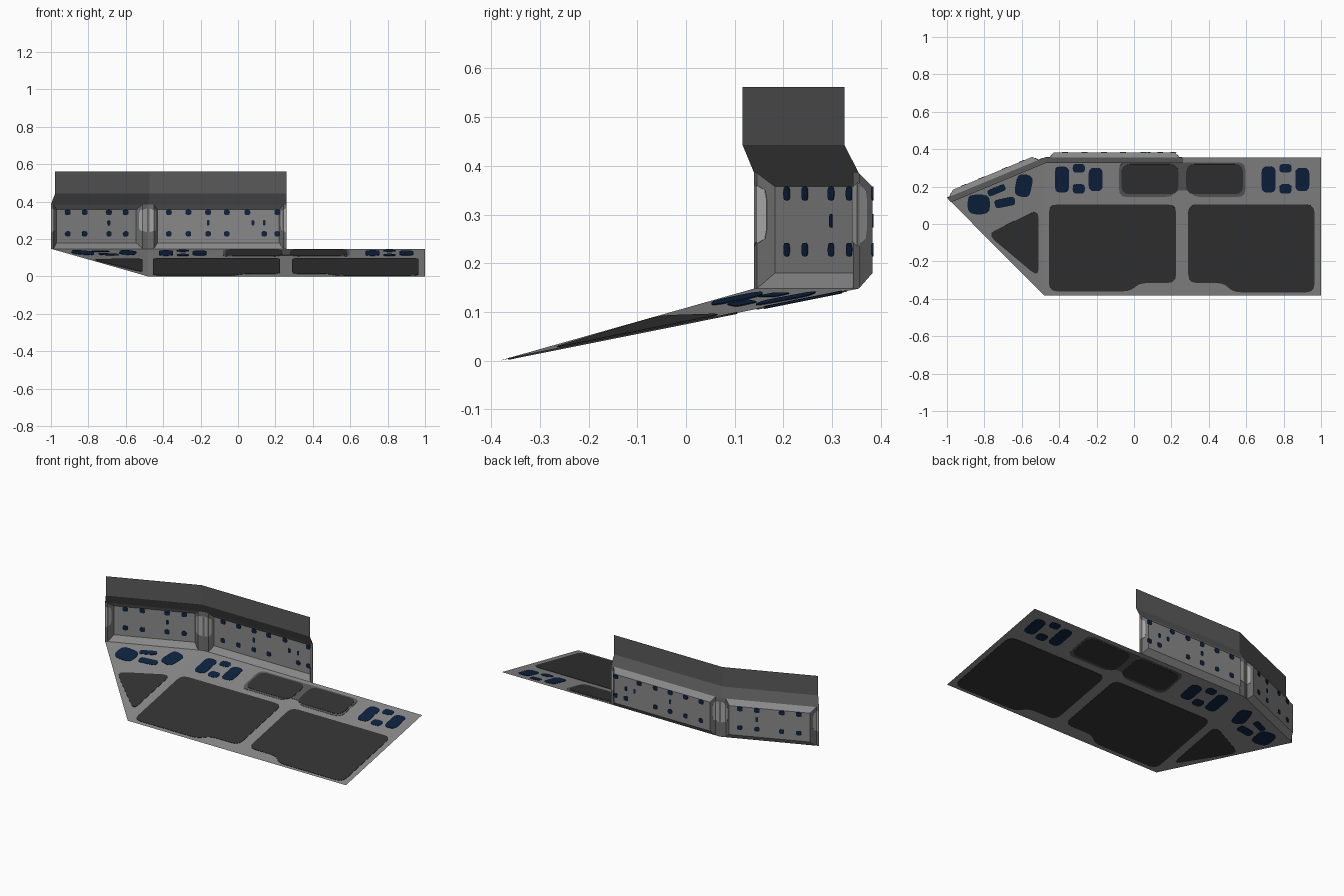
import bpy, bmesh, math
from mathutils import Vector as V

if "Cube" in bpy.data.objects:
    bpy.data.objects.remove(bpy.data.objects["Cube"])

def material(name, r, g, b):
    m = bpy.data.materials.new(name)
    m.diffuse_color = (r, g, b, 1)
    m.use_nodes = True
    m.node_tree.nodes["Principled BSDF"].inputs["Base Color"].default_value = m.diffuse_color
    return m

GREY = material("panel grey", 0.25, 0.25, 0.25)
MID = material("post grey", 0.15, 0.15, 0.15)
FASCIA = material("canopy grey", 0.10, 0.10, 0.10)
FRAME = material("screen frame grey", 0.10, 0.10, 0.10)
SCREEN = material("screen black", 0.033, 0.033, 0.033)
NAVY = material("button navy", 0.004, 0.016, 0.05)
LIGHT = material("lamp pale grey", 0.38, 0.38, 0.38)

def build(name, faces, mats):
    """Mesh from quads/triangles; faces = [(points, material index)]"""
    bm = bmesh.new()
    for pts, mi in faces:
        f = bm.faces.new([bm.verts.new(p) for p in pts])
        f.material_index = mi
    bmesh.ops.remove_doubles(bm, verts=bm.verts, dist=1e-4)
    me = bpy.data.meshes.new(name)
    bm.to_mesh(me)
    bm.free()
    for m in mats:
        me.materials.append(m)
    ob = bpy.data.objects.new(name, me)
    bpy.context.collection.objects.link(ob)

def plate(name, pts, mat, half=0.002):
    """Thin plate lying through a sheet, so it shows on both sides"""
    n = sum(((pts[i - 1] - pts[0]).cross(pts[i] - pts[0])
             for i in range(1, len(pts))), V()).normalized() * half
    top, bot = [p + n for p in pts], [p - n for p in pts]
    sides = [((bot[i - 1], bot[i], top[i], top[i - 1]), 0) for i in range(len(pts))]
    build(name, [(top, 0), (bot[::-1], 0)] + sides, [mat])

def rounded(pts, r):
    """Round the corners of a 2D outline"""
    out = []
    pts = [V(p) for p in pts]
    for i, p in enumerate(pts):
        da, db = pts[i - 1] - p, pts[(i + 1) % len(pts)] - p
        a = p + da.normalized() * min(r, da.length * 0.45)
        b = p + db.normalized() * min(r, db.length * 0.45)
        for t in (0, 0.33, 0.67, 1):
            out.append(a * (1 - t) ** 2 + p * 2 * t * (1 - t) + b * t * t)
    return out

def box(x0, x1, y0, y1):
    return [(x0, y0), (x1, y0), (x1, y1), (x0, y1)]

def blob(x, y, w, h, turn=0):
    c, s = math.cos(turn), math.sin(turn)
    return rounded([(x + c * a - s * b, y + s * a + c * b)
                    for a, b in box(-w / 2, w / 2, -h / 2, h / 2)], min(w, h) * 0.4)

# sloping desk: a main sheet and a triangular wing
ZB, ZT = 0.148, 0.385
L, C, R = V((-1, 0.14, 0)), V((-0.48, 0.355, 0)), V((0.26, 0.355, 0))
up = V((0, 0, 1))
F0 = V((-0.48, -0.383, 0))
build("desk", [((F0, V((1, -0.383, 0)), V((1, 0.355, ZB)), C + up * ZB), 0),
               ((F0, C + up * ZB, L + up * ZB), 0)], [GREY])

def on_desk(p, lift=0):
    return V((p[0], p[1] - 0.005, (p[1] - 0.005 + 0.383) / 0.738 * ZB + lift))

wing_n = (C + up * ZB - F0).cross(L + up * ZB - F0)

def on_wing(p):
    d = V((p[0], p[1] - 0.005, 0)) - F0
    return V((p[0], p[1] - 0.005, -(wing_n.x * d.x + wing_n.y * d.y) / wing_n.z))

# large and small desk screens
big_left = [(-0.455, -0.355), (-0.02, -0.355), (0.03, -0.31), (0.225, -0.31),
            (0.225, 0.11), (-0.455, 0.11)]
big_right = [(0.29, -0.31), (0.48, -0.31), (0.53, -0.36), (0.965, -0.36),
             (0.965, 0.11), (0.29, 0.11)]
for name, pts in (("left_screen", big_left), ("right_screen", big_right)):
    plate(name, [on_desk(p) for p in rounded(pts, 0.045)], SCREEN)
plate("wing_screen", [on_wing(p) for p in rounded(
    [(-0.785, -0.05), (-0.51, -0.28), (-0.51, 0.085)], 0.05)], SCREEN)
notched = [(-0.08, 0.15), (0.2, 0.15), (0.22, 0.185), (0.3, 0.185), (0.32, 0.15),
           (0.595, 0.15), (0.595, 0.335), (-0.08, 0.335)]
plate("small_screen_frame", [on_desk(p) for p in rounded(notched, 0.04)], FRAME, 0.0015)
for i, x in enumerate((-0.067, 0.278)):
    plate(f"small_screen_{i}", [on_desk(p) for p in
          rounded(box(x, x + 0.305, 0.165, 0.325), 0.045)], SCREEN, 0.003)

# navy button clusters
for k, cx in enumerate((-0.295, 0.81)):
    for j, (dx, dy, w, h) in enumerate(((-0.09, 0, 0.075, 0.14), (0, 0.06, 0.065, 0.045),
                                        (0, -0.05, 0.065, 0.05), (0.09, 0, 0.075, 0.125))):
        plate(f"desk_button_{k}_{j}", [on_desk(p) for p in blob(cx + dx, 0.243 + dy, w, h)], NAVY)
for j, b in enumerate(((-0.83, 0.11, 0.12, 0.105, 0), (-0.735, 0.185, 0.1, 0.035, 0.4),
                       (-0.69, 0.12, 0.11, 0.045, 0.2), (-0.59, 0.21, 0.085, 0.12, -0.2))):
    plate(f"wing_button_{j}", [on_wing(p) for p in blob(*b)], NAVY)

# back wall: two recessed panels framed by posts
DEPTH, Z0, Z1 = 0.028, 0.18, 0.357

def wall(name, a, b, outer, inner, top_dots, low_dots, mid_dots):
    length = (b - a).length
    d = (b - a).normalized()
    n = V((-d.y, d.x, 0))
    pt = lambda s, z, k=0: a + d * s + n * k + up * z
    o = [pt(outer[0], ZB), pt(outer[1], ZB), pt(outer[1], ZT), pt(outer[0], ZT)]
    i = [pt(inner[0], Z0, DEPTH), pt(inner[1], Z0, DEPTH),
         pt(inner[1], Z1, DEPTH), pt(inner[0], Z1, DEPTH)]
    faces = [(i, 0)]
    for k in range(4):      # bevels round the recess, side ones darker
        q = (k + 1) % 4
        faces.append(((o[k], o[q], i[q], i[k]), k % 2))
    for s0, s1 in ((0, outer[0]), (outer[1], length)):     # posts
        faces.append(((pt(s0, ZB), pt(s1, ZB), pt(s1, ZT), pt(s0, ZT)), 1))
    build(name, faces, [GREY, MID])
    # square buttons, placed by their x position
    for z, xs, w in ((0.343, top_dots, 0.032), (0.228, low_dots, 0.03), (0.287, mid_dots, 0.014)):
        for j, x in enumerate(xs):
            s = (x - a.x - n.x * DEPTH) / d.x
            plate(f"{name}_button_{int(z * 1000)}_{j}",
                  [pt(p.x, p.y, DEPTH) for p in blob(s, z, w, 0.028)], NAVY)
    # pale lamps on each post, wrapping on to the bevel
    for j, (end, so, si) in enumerate(((0, outer[0], inner[0]), (length, outer[1], inner[1]))):
        plate(f"{name}_post_lamp_{j}", [pt(end + (so - end) * u, z) for u, z in
              ((0.2, 0.235), (1, 0.245), (1, 0.355), (0.2, 0.365))], LIGHT)
        plate(f"{name}_bevel_lamp_{j}", [pt(so + (si - so) * u, z, DEPTH * u) for u, z in
              ((0, 0.24), (0.45, 0.25), (0.55, 0.27), (0.55, 0.33), (0.45, 0.35), (0, 0.36))], LIGHT)

wall("left_wall", L, C, (0.015, 0.53), (0.045, 0.505),
     (-0.91, -0.82, -0.69, -0.6), (-0.91, -0.82, -0.69, -0.6), (-0.69,))
wall("back_wall", C, R, (0.03, 0.722), (0.05, 0.70),
     (-0.37, -0.265, -0.16, -0.06, 0.05, 0.21), (-0.37, -0.265, -0.16, -0.06, 0.14, 0.21),
     (-0.16, 0.08, 0.14))

# canopy: a sloped strip leaning forward, then an upright fascia
base = [L, C, R]
lip = [V((-0.978, 0.116, 0)), V((-0.474, 0.325, 0)), V((0.26, 0.325, 0))]
canopy = []
for k in range(2):
    m0, m1 = lip[k] + up * 0.443, lip[k + 1] + up * 0.443
    canopy.append(((base[k] + up * ZT, base[k + 1] + up * ZT, m1, m0), 0))
    canopy.append(((m0, m1, lip[k + 1] + up * 0.562, lip[k] + up * 0.562), 0))
build("canopy", canopy, [FASCIA])
